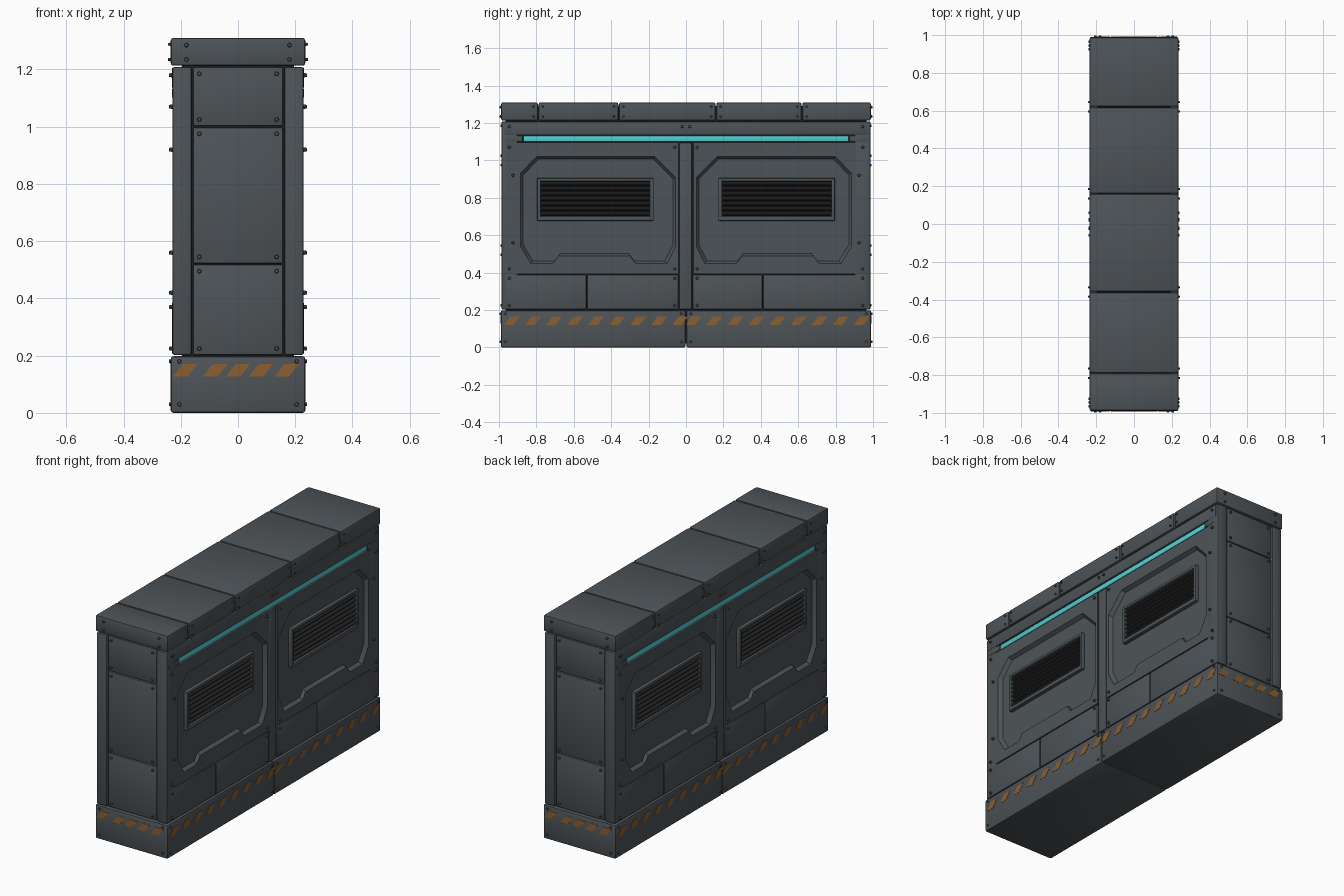
import bpy, bmesh, math
from mathutils import Matrix, Vector

if "Cube" in bpy.data.objects:
    bpy.data.objects.remove(bpy.data.objects["Cube"])


def material(name, rgb):
    m = bpy.data.materials.new(name)
    m.diffuse_color = (*rgb, 1)
    m.use_nodes = True
    m.node_tree.nodes["Principled BSDF"].inputs["Base Color"].default_value = m.diffuse_color
    return m


GREY = material("steel grey", (0.076, 0.088, 0.098))
SEAM = material("dark seam", (0.016, 0.018, 0.020))
BLACK = material("vent black", (0.008, 0.008, 0.008))
SLAT = material("slat charcoal", (0.018, 0.018, 0.018))
TEAL = material("light teal", (0.09, 0.62, 0.65))
ORANGE = material("hazard orange", (0.26, 0.115, 0.03))


def box(bm, x0, x1, y0, y1, z0, z1, s=1, bevel=0.005, tilt=0):
    """Bevelled box; s = -1 turns it half way round the z axis."""
    mat = (Matrix.Rotation(math.pi if s < 0 else 0, 4, 'Z')
           @ Matrix.Translation(((x0 + x1) / 2, (y0 + y1) / 2, (z0 + z1) / 2))
           @ Matrix.Rotation(tilt, 4, 'Y')
           @ Matrix.Diagonal((x1 - x0, y1 - y0, z1 - z0, 1)))
    verts = bmesh.ops.create_cube(bm, size=1, matrix=mat)["verts"]
    if bevel:
        edges = list({e for v in verts for e in v.link_edges})
        bmesh.ops.bevel(bm, geom=edges, offset=bevel, segments=2,
                        profile=0.5, affect='EDGES')


def finish(bm, name, mat):
    bmesh.ops.recalc_face_normals(bm, faces=bm.faces)
    me = bpy.data.meshes.new(name)
    bm.to_mesh(me)
    bm.free()
    me.materials.append(mat)
    ob = bpy.data.objects.new(name, me)
    bpy.context.collection.objects.link(ob)
    return ob


# Dark core seen only through the seams
bm = bmesh.new()
box(bm, -0.195, 0.195, -0.965, 0.965, 0.02, 1.29, bevel=0)
finish(bm, "core", SEAM)

# Base blocks, split in the middle
bm = bmesh.new()
box(bm, -0.235, 0.235, -0.99, -0.002, 0, 0.198, bevel=0.009)
box(bm, -0.235, 0.235, 0.002, 0.99, 0, 0.198, bevel=0.009)
finish(bm, "base", GREY)

# Cap slabs along the top
bm = bmesh.new()
cuts = [-0.99, -0.79, -0.36, 0.16, 0.62, 0.99]
for a, b in zip(cuts, cuts[1:]):
    box(bm, -0.235, 0.235, a + 0.002, b - 0.002, 1.213, 1.31, bevel=0.009)
finish(bm, "cap", GREY)

# Corner posts and end panels
bm = bmesh.new()
for s in (1, -1):
    for x0, x1 in ((-0.229, -0.162), (0.162, 0.229)):
        box(bm, x0, x1, 0.90, 0.987, 0.202, 1.209, s, 0.008)
finish(bm, "corner_posts", GREY)
bm = bmesh.new()
for s in (1, -1):
    for z0, z1 in ((0.203, 0.518), (0.522, 0.998), (1.002, 1.208)):
        box(bm, -0.158, 0.158, 0.90, 0.982, z0, z1, s, 0.006)
finish(bm, "end_panels", GREY)

# Flat plates of the long sides
bm = bmesh.new()
for s in (1, -1):
    box(bm, 0.18, 0.231, -0.972, 0.972, 1.135, 1.207, s)
    box(bm, 0.18, 0.228, -0.036, 0.032, 0.204, 1.095, s)
    for a, b in ((-0.966, -0.532), (-0.528, -0.040), (0.036, 0.408), (0.412, 0.966)):
        box(bm, 0.18, 0.230, a, b, 0.204, 0.389, s)
    for a, b in ((-0.966, -0.872), (0.872, 0.966)):
        box(bm, 0.18, 0.231, a, b, 1.100, 1.132, s, 0.004)
finish(bm, "side_plates", GREY)

# Glowing strip in its channel
bm = bmesh.new()
for s in (1, -1):
    box(bm, 0.18, 0.226, -0.87, 0.87, 1.101, 1.132, s, 0.004)
finish(bm, "light_strip", TEAL)

# Large panels with a chamfered recess and a bottom notch
RIM = [(0.10, 0.45), (0.27, 0.45), (0.30, 0.49), (0.68, 0.49), (0.71, 0.45), (0.83, 0.45),
       (0.885, 0.54), (0.885, 0.93), (0.80, 1.02), (0.165, 1.02), (0.055, 0.91), (0.055, 0.54)]
Y0, Y1, Z0, Z1 = 0.039, 0.966, 0.394, 1.096
OUTER = [(Y0, Z0), (0.27, Z0), (0.30, Z0), (0.68, Z0), (0.71, Z0), (Y1, Z0),
         (Y1, 0.54), (Y1, 0.93), (Y1, Z1), (Y0, Z1), (Y0, 0.91), (Y0, 0.54)]
FLOOR = [(0.47 + (y - 0.47) * 0.965, 0.735 + (z - 0.735) * 0.955) for y, z in RIM]
bm = bmesh.new()
for s in (1, -1):
    for m in (1, -1):
        loops = [[bm.verts.new((s * x, s * m * y, z)) for y, z in ring]
                 for x, ring in ((0.18, OUTER), (0.229, OUTER), (0.229, RIM), (0.208, FLOOR))]
        for p, q in zip(loops, loops[1:]):
            for i in range(12):
                j = (i + 1) % 12
                bm.faces.new((p[i], p[j], q[j], q[i]))
        bm.faces.new(loops[-1])
finish(bm, "recessed_panels", GREY)

# Vents: frame, black backing and tilted slats
frame, back, slats = bmesh.new(), bmesh.new(), bmesh.new()
for s in (1, -1):
    for c in (-0.485, 0.485):
        a, b = c - 0.292, c + 0.292
        for z0, z1 in ((0.677, 0.702), (0.888, 0.906)):
            box(frame, 0.19, 0.229, a - 0.02, b + 0.02, z0, z1, s, 0.006)
        for y0, y1 in ((a - 0.02, a), (b, b + 0.02)):
            box(frame, 0.19, 0.229, y0, y1, 0.677, 0.906, s, 0.006)
        box(back, 0.19, 0.211, a, b, 0.70, 0.89, s, 0)
        for i in range(7):
            z = 0.716 + i * 0.0265
            box(slats, 0.205, 0.226, a, b, z - 0.005, z + 0.005, s, 0, math.radians(35))
finish(frame, "vent_frames", GREY)
finish(back, "vent_backing", BLACK)
finish(slats, "vent_slats", SLAT)

# Slanted hazard stripes around the base
bm = bmesh.new()


def stripe(c, z0, z1, place):
    outline = [(c - 0.042, z0), (c + 0.008, z0), (c + 0.042, z1), (c - 0.008, z1)]
    inner = [bm.verts.new(place(u, z, -0.003)) for u, z in outline]
    outer = [bm.verts.new(place(u, z, 0.0015)) for u, z in outline]
    bm.faces.new(outer)
    for i in range(4):
        j = (i + 1) % 4
        bm.faces.new((inner[i], inner[j], outer[j], outer[i]))


for s in (1, -1):
    for i in range(9):
        for start in (-0.93, 0.04):
            stripe(start + i * 0.1125, 0.121, 0.166,
                   lambda u, z, d: (s * (0.235 + d), s * u, z))
    for c in (-0.185, -0.08, 0.0, 0.08, 0.17):
        stripe(c, 0.127, 0.17, lambda u, z, d: (s * u, -s * (0.99 + d), z))
finish(bm, "hazard_stripes", ORANGE)

# Bolts on the long sides and the ends
bm = bmesh.new()


def bolt(pos, axis, r=0.009):
    rot = Vector(axis).to_track_quat('Z', 'Y').to_matrix().to_4x4()
    bmesh.ops.create_cone(bm, cap_ends=True, segments=8, radius1=r, radius2=r * 0.65,
                          depth=0.016, matrix=Matrix.Translation(pos) @ rot)


for s in (1, -1):
    for m in (1, -1):
        # long sides: base, lower plates, big panels, upper plate
        for y, z in ((0.965, 0.03), (0.965, 0.18), (0.025, 0.03), (0.025, 0.18),
                     (0.945, 0.225), (0.945, 0.37), (0.06, 0.225), (0.06, 0.37),
                     (0.945, 0.42), (0.945, 1.07), (0.06, 0.42), (0.06, 1.07),
                     (0.945, 1.18), (0.02, 1.18), (0.925, 0.56), (0.925, 0.92)):
            bolt((s * 0.233, s * m * y, z), (s, 0, 0))
        # ends: base, panels and cap
        for x, z in ((0.205, 0.03), (0.205, 0.18), (0.135, 0.225), (0.135, 0.495),
                     (0.135, 0.545), (0.135, 0.975), (0.135, 1.025), (0.135, 1.185),
                     (0.18, 1.235), (0.18, 1.285)):
            y = 0.99 if z < 0.2 or z > 1.2 else 0.984
            bolt((m * x, s * y, z), (0, s, 0))
    # cap joints
    for y in cuts[1:-1]:
        for d in (-0.025, 0.025):
            for z in (1.235, 1.288):
                bolt((s * 0.236, y + d, z), (s, 0, 0), 0.007)
finish(bm, "bolts", GREY)

# Smooth bevels, sharp corners
bpy.ops.object.select_all(action='SELECT')
bpy.context.view_layer.objects.active = bpy.data.objects["base"]
bpy.ops.object.shade_smooth_by_angle(angle=math.radians(30))
